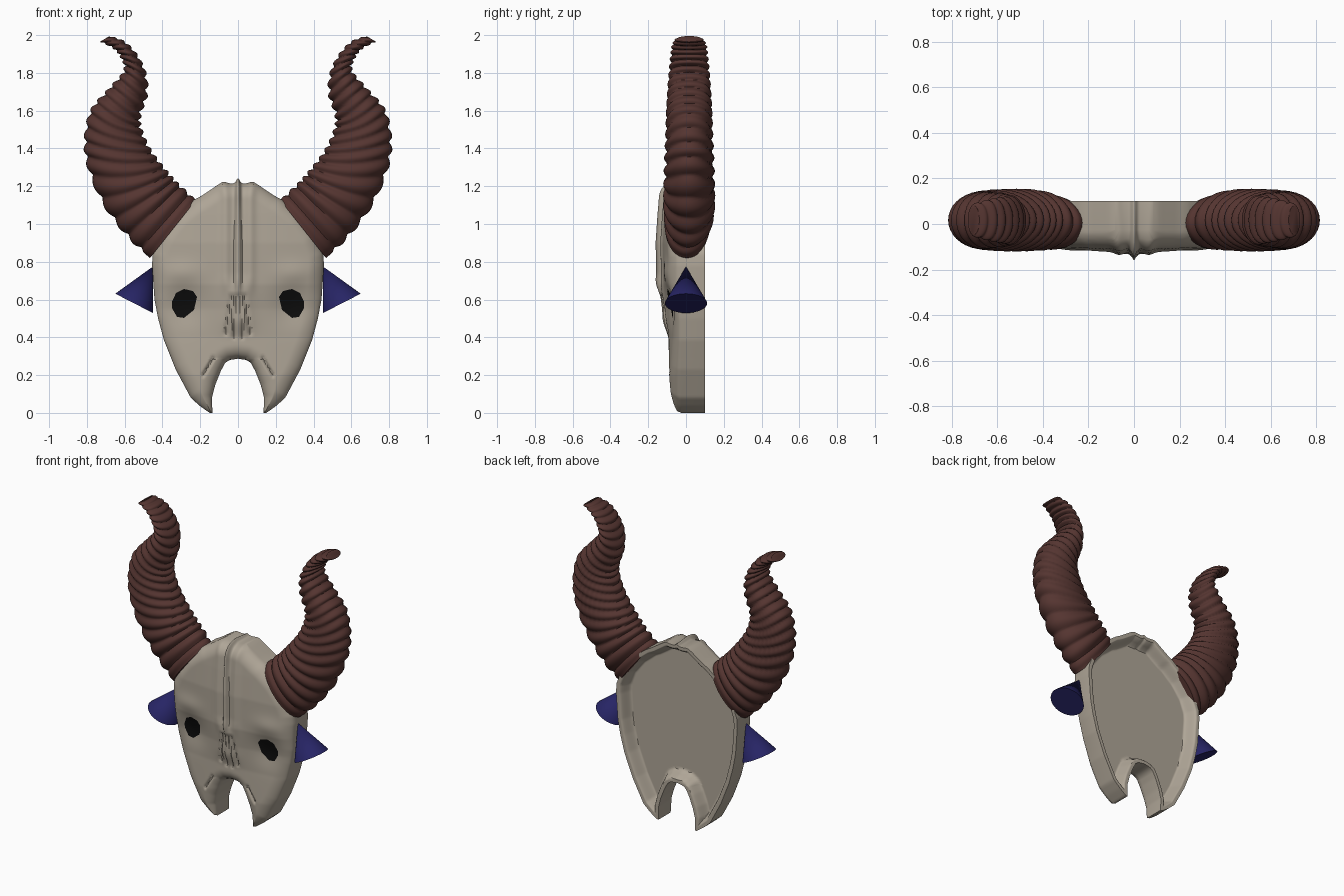
import bpy, bmesh, math
from mathutils import Vector

if "Cube" in bpy.data.objects:
    bpy.data.objects.remove(bpy.data.objects["Cube"])


def material(name, rgb):
    m = bpy.data.materials.new(name)
    m.diffuse_color = (*rgb, 1)
    m.use_nodes = True
    m.node_tree.nodes["Principled BSDF"].inputs["Base Color"].default_value = m.diffuse_color
    return m


def finish(name, bm, mat, angle=40):
    # every part is modelled on the +x side and mirrored
    bmesh.ops.recalc_face_normals(bm, faces=bm.faces)
    me = bpy.data.meshes.new(name)
    bm.to_mesh(me)
    bm.free()
    ob = bpy.data.objects.new(name, me)
    bpy.context.collection.objects.link(ob)
    me.materials.append(mat)
    bpy.ops.object.select_all(action='DESELECT')
    ob.select_set(True)
    bpy.context.view_layer.objects.active = ob
    bpy.ops.object.shade_smooth_by_angle(angle=math.radians(angle))
    mod = ob.modifiers.new("mirror", 'MIRROR')
    mod.merge_threshold = 0.0005
    return ob


def table(pts, t):
    for (a, va), (b, vb) in zip(pts, pts[1:]):
        if t <= b:
            return va + (vb - va) * max(0, (t - a) / (b - a))
    return pts[-1][1]


def step(a, b, t):
    t = min(1, max(0, (t - a) / (b - a)))
    return t * t * (3 - 2 * t)


def bump(t, w):
    return math.exp(-(t / w) ** 2)


def seg_dist(x, z, a, b):
    dx, dz = b[0] - a[0], b[1] - a[1]
    t = ((x - a[0]) * dx + (z - a[1]) * dz) / (dx * dx + dz * dz)
    t = min(1, max(0, t))
    return math.hypot(x - a[0] - t * dx, z - a[1] - t * dz)


bone = material("bone", (0.43, 0.38, 0.31))
horn_mat = material("horn_brown", (0.09, 0.035, 0.03))
blue = material("ear_blue", (0.02, 0.018, 0.13))
black = material("eye_black", (0.004, 0.004, 0.004))

# Skull outline: (z, half width), (z, notch half width), (z, front depth)
WIDTH = [(0, .15), (.005, .157), (.035, .2), (.08, .25), (.23, .33), (.385, .392),
         (.5, .423), (.6, .442), (.78, .455), (.84, .452), (.95, .41), (1.05, .33),
         (1.127, .235), (1.145, .2), (1.205, .11), (1.215, .085)]
NOTCH = [(0, .136), (.085, .137), (.15, .12), (.22, .092), (.265, .068), (.28, .045), (.287, 0)]
DEPTH = [(0, -.075), (.1, -.09), (.2, -.097), (.4, -.092), (.55, -.102), (.68, -.12),
         (.9, -.125), (1.05, -.115), (1.22, -.1)]
GROOVES = [((.012, .62), (.022, .40)), ((.035, .62), (.065, .42)), ((.13, .29), (.185, .2))]
outline = [(n, z) for z, n in reversed(NOTCH)] + [(w, z) for z, w in WIDTH] + [(0, 1.215)]
segs = list(zip(outline, outline[1:]))


def front(x, z, d):
    y = table(DEPTH, z) + .045 * (x / .46) ** 2
    brow = step(.6, .72, z)
    y -= brow * (.036 * bump(x, .013) + .012 * bump(x - .065, .025))      # forehead ridges
    y -= .025 * bump(x, .07) * step(.38, .5, z) * (1 - step(.6, .75, z))  # nose
    y += .02 * bump(math.hypot(x - .28, z - .56), .1)                     # eye socket
    y -= .012 * bump(x - .3, .1) * bump(z - .74, .06)                     # eyebrow
    for a, b in GROOVES:
        y += .014 * bump(seg_dist(x, z, a, b), .008)
    r = min(1, d / .08)
    edge = -.025
    return edge + (y - edge) * math.sqrt(1 - (1 - r) ** 2)


def edge_dist(x, z):
    return min(seg_dist(x, z, a, b) for a, b in segs)


# Skull plate: front relief, side wall, hollowed back
rows = [i * .27 / 28 for i in range(28)] + [.27, .276, .281, .284, .287]
rows += [.287 + (1.215 - .287) * i / 85 for i in range(1, 86)]
COLS = 52
bm = bmesh.new()
F, B = [], []
for z in rows:
    n, w = table(NOTCH, z), table(WIDTH, z)
    fr, br = [], []
    for c in range(COLS + 1):
        u = c / COLS
        x = n + (w - n) * u * (1 + .4 * (1 - u))
        d = edge_dist(x, z)
        lift = step(1.1, 1.215, z) * (.025 * bump(x, .013) + .008 * bump(x - .075, .02))
        fr.append(bm.verts.new((x, front(x, z, d), z + lift)))
        br.append(bm.verts.new((x, .1 - .075 * step(.022, .065, d), z + lift * .4)))
    F.append(fr)
    B.append(br)
last = len(rows) - 1
for r in range(last):
    for c in range(COLS):
        bm.faces.new((F[r][c], F[r][c + 1], F[r + 1][c + 1], F[r + 1][c]))
        bm.faces.new((B[r][c], B[r + 1][c], B[r + 1][c + 1], B[r][c + 1]))
    bm.faces.new((F[r][COLS], B[r][COLS], B[r + 1][COLS], F[r + 1][COLS]))
    if F[r][0].co.x > .0001:
        bm.faces.new((F[r][0], F[r + 1][0], B[r + 1][0], B[r][0]))
for c in range(COLS):
    bm.faces.new((F[0][c], B[0][c], B[0][c + 1], F[0][c + 1]))
    bm.faces.new((F[last][c], F[last][c + 1], B[last][c + 1], B[last][c]))
finish("skull", bm, bone)

# Eyes: dark faceted patches lying on the relief
EYE = [(.35, .587), (.328, .635), (.286, .656), (.238, .645), (.217, .614),
       (.233, .545), (.286, .503), (.323, .508), (.35, .556)]
bm = bmesh.new()
rings = []
for k in (.02, .35, .7, 1):
    ring = []
    for x, z in EYE:
        x, z = .285 + (x - .285) * k, .58 + (z - .58) * k
        ring.append(bm.verts.new((x, front(x, z, edge_dist(x, z)) - .004, z)))
    rings.append(ring)
bm.faces.new(rings[0])
for a, b in zip(rings, rings[1:]):
    for i in range(9):
        j = (i + 1) % 9
        bm.faces.new((a[i], a[j], b[j], b[i]))
finish("eyes", bm, black)

# Horns: sections of inner x,z / outer x,z / y radius
SECT = [(.222, 1.127, .466, .82, .115), (.31, 1.206, .59, .94, .13), (.38, 1.285, .71, 1.10, .132),
        (.46, 1.39, .79, 1.285, .128), (.51, 1.5, .812, 1.44, .122), (.515, 1.58, .78, 1.60, .118),
        (.482, 1.68, .69, 1.71, .112), (.486, 1.79, .605, 1.81, .105), (.53, 1.89, .62, 1.88, .098),
        (.6, 1.965, .66, 1.93, .09), (.68, 1.995, .73, 1.965, .07)]


def section(t):
    i = min(int(t), len(SECT) - 2)
    f = t - i
    p = [SECT[min(max(i + k, 0), len(SECT) - 1)] for k in (-1, 0, 1, 2)]
    return [.5 * (2 * b + (c - a) * f + (2 * a - 5 * b + 4 * c - d) * f * f
                  + (3 * b - a - 3 * c + d) * f ** 3) for a, b, c, d in zip(*p)]


STEPS, SIDES = 190, 36
bm = bmesh.new()
rings = []
for s in range(STEPS + 1):
    t = s / STEPS * (len(SECT) - 1)
    ix, iz, ox, oz, ry = section(t)
    cx, cz, hx, hz = (ix + ox) / 2, (iz + oz) / 2, (ox - ix) / 2, (oz - iz) / 2
    half = math.hypot(hx, hz)
    tilt = 1.3 * step(.5, 4, t) * min(1, half / .14)
    yc = .005 + .012 * step(0, 1, t)
    ring = []
    for k in range(SIDES):
        a = 2 * math.pi * k / SIDES
        c, q = math.cos(a), math.sin(a)
        wave = abs(math.sin(math.pi * (t * 2.1 - tilt * c)))
        amp = .020 * step(0, .6, t) * (1 - .5 * step(6, 10, t))
        off = amp * (wave - .7)
        m = 1 + off / half
        ring.append(bm.verts.new((cx + hx * c * m, yc + q * (ry + off), cz + hz * c * m)))
    rings.append(ring)
for a, b in zip(rings, rings[1:]):
    for i in range(SIDES):
        j = (i + 1) % SIDES
        bm.faces.new((a[i], a[j], b[j], b[i]))
bm.faces.new(rings[0])
bm.faces.new(rings[-1])
finish("horns", bm, horn_mat, 60)

# Ears: tilted cones with the tip against the skull
base, tip = Vector((.55, 0, .58)), Vector((.45, 0, .775))
bm = bmesh.new()
bmesh.ops.create_cone(bm, cap_ends=True, segments=32, radius1=.112, radius2=0,
                      depth=(tip - base).length)
rot = (tip - base).to_track_quat('Z', 'Y').to_matrix()
for v in bm.verts:
    v.co = rot @ v.co + (base + tip) / 2
finish("ears", bm, blue)
